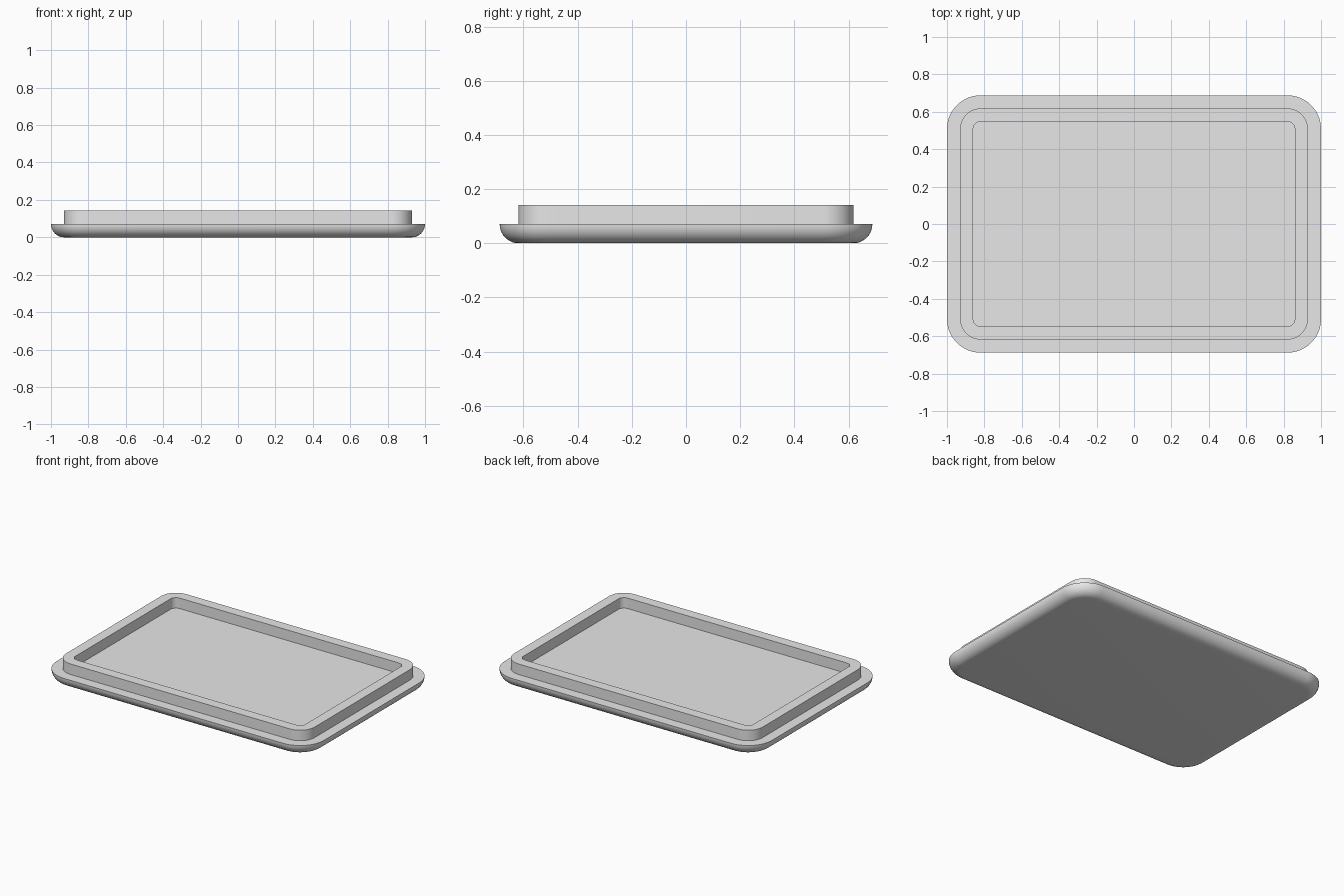
import bpy, bmesh, math

cube = bpy.data.objects.get("Cube")
if cube:
    bpy.data.objects.remove(cube, do_unlink=True)

HALF_X, HALF_Y, CORNER = 1.0, 0.688, 0.18
STEP = 0.07            # ledge width, rim thickness and bottom rounding
LEDGE_Z, TOP_Z = 0.071, 0.142
CORNER_STEPS, ROUND_STEPS = 14, 10

# One plain grey plastic
grey = bpy.data.materials.new("light_grey")
grey.use_nodes = True
grey.diffuse_color = (0.8, 0.8, 0.8, 1)
grey.node_tree.nodes["Principled BSDF"].inputs["Base Color"].default_value = (0.8, 0.8, 0.8, 1)


def rounded_ring(bm, inset, z):
    """Rounded rectangle of vertices, offset inward from the outer outline."""
    radius = CORNER - inset
    ring = []
    for quarter, (sx, sy) in enumerate([(1, 1), (-1, 1), (-1, -1), (1, -1)]):
        for i in range(CORNER_STEPS + 1):
            a = math.pi / 2 * (quarter + i / CORNER_STEPS)
            ring.append(bm.verts.new((sx * (HALF_X - CORNER) + radius * math.cos(a),
                                      sy * (HALF_Y - CORNER) + radius * math.sin(a), z)))
    return ring


# Cross-section from the underside, round the edge, over the rim, to the floor
profile = []
for i in range(ROUND_STEPS + 1):
    a = math.pi / 2 * i / ROUND_STEPS
    profile.append((STEP * (1 - math.sin(a)), LEDGE_Z * (1 - math.cos(a))))
profile += [(STEP, LEDGE_Z), (STEP, TOP_Z), (2 * STEP, TOP_Z), (2 * STEP, LEDGE_Z)]

# Lid: rings bridged in order, capped by the underside and the recessed floor
bm = bmesh.new()
rings = [rounded_ring(bm, inset, z) for inset, z in profile]
for low, high in zip(rings, rings[1:]):
    for i in range(len(low)):
        j = (i + 1) % len(low)
        bm.faces.new((low[i], low[j], high[j], high[i]))
bm.faces.new(rings[0][::-1])
bm.faces.new(rings[-1])
bmesh.ops.recalc_face_normals(bm, faces=bm.faces)

mesh = bpy.data.meshes.new("container_lid")
bm.to_mesh(mesh)
bm.free()
mesh.materials.append(grey)
lid = bpy.data.objects.new("container_lid", mesh)
bpy.context.collection.objects.link(lid)

bpy.ops.object.select_all(action="DESELECT")
lid.select_set(True)
bpy.context.view_layer.objects.active = lid
bpy.ops.object.shade_smooth_by_angle(angle=math.radians(35))
